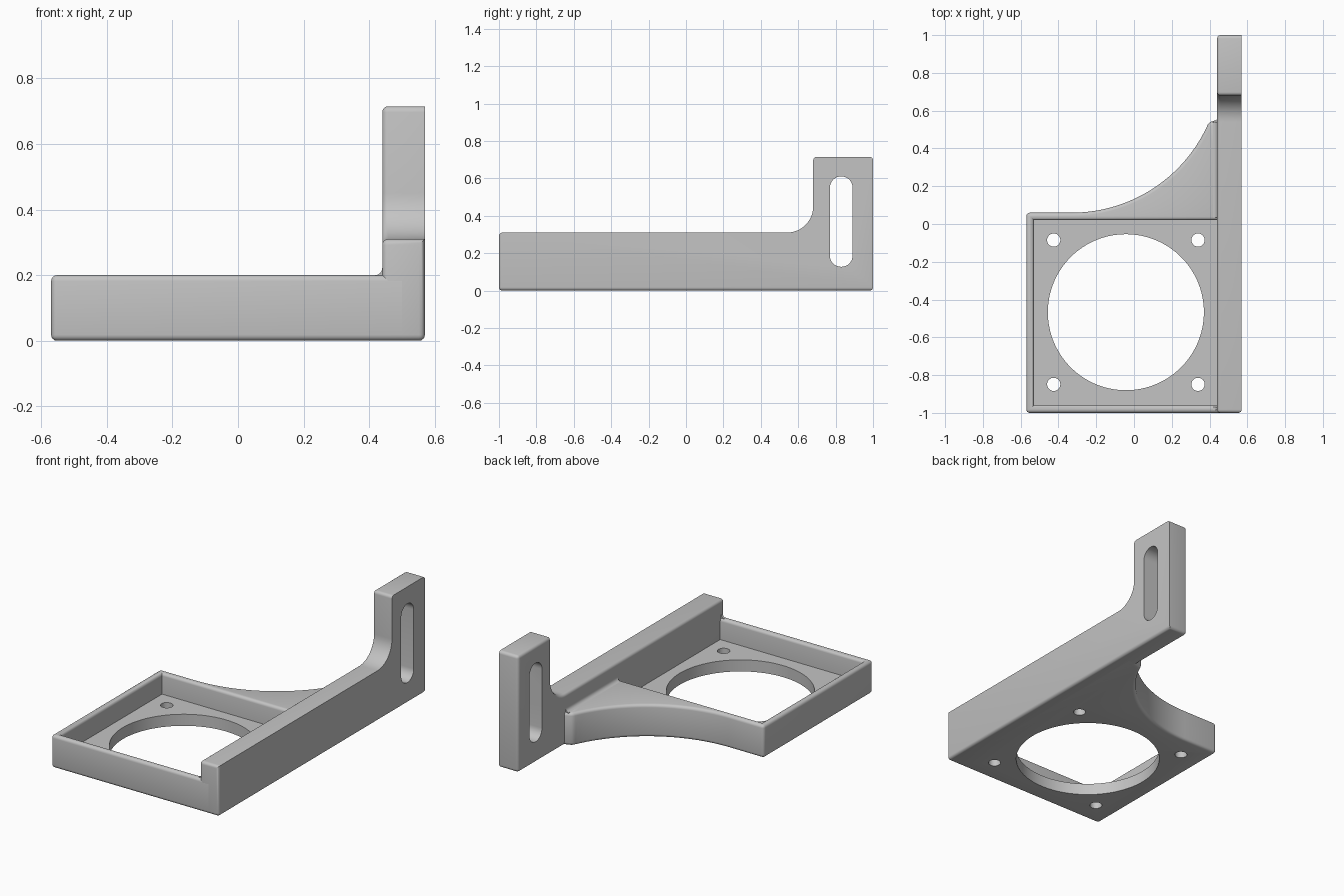
import bpy, bmesh, math
from mathutils import Matrix, Vector

if "Cube" in bpy.data.objects:
    bpy.data.objects.remove(bpy.data.objects["Cube"], do_unlink=True)

grey = bpy.data.materials.new("plain grey")
grey.use_nodes = True
COLOUR = (0.55, 0.55, 0.55, 1)
grey.diffuse_color = COLOUR
grey.node_tree.nodes["Principled BSDF"].inputs["Base Color"].default_value = COLOUR

ROUND = 0.018          # edge rounding
ARM_IN, ARM_OUT = 0.44, 0.57
WALL_TOP = 0.2


def arc(cx, cy, r, start, end, steps):
    angles = [math.radians(start + (end - start) * i / steps) for i in range(steps + 1)]
    return [(cx + r * math.cos(a), cy + r * math.sin(a)) for a in angles]


def prism(name, outline, low, high, axis="z"):
    """Extrude a flat outline along z (points are x, y), x (y, z) or y (x, z)."""
    place = {"z": lambda p: (p[0], p[1], low),
             "x": lambda p: (low, p[0], p[1]),
             "y": lambda p: (p[0], low, p[1])}[axis]
    shift = {"z": (0, 0, 1), "x": (1, 0, 0), "y": (0, 1, 0)}[axis]
    bm = bmesh.new()
    face = bm.faces.new([bm.verts.new(place(p)) for p in outline])
    new = bmesh.ops.extrude_face_region(bm, geom=[face])["geom"]
    bmesh.ops.translate(bm, vec=Vector(shift) * (high - low),
                        verts=[g for g in new if isinstance(g, bmesh.types.BMVert)])
    bmesh.ops.recalc_face_normals(bm, faces=bm.faces)
    mesh = bpy.data.meshes.new(name)
    bm.to_mesh(mesh)
    bm.free()
    obj = bpy.data.objects.new(name, mesh)
    bpy.context.collection.objects.link(obj)
    mesh.materials.append(grey)
    return obj


def activate(obj):
    bpy.ops.object.select_all(action="DESELECT")
    obj.select_set(True)
    bpy.context.view_layer.objects.active = obj


def cut(obj, cutter):
    mod = obj.modifiers.new("cut", "BOOLEAN")
    mod.operation, mod.solver, mod.object = "DIFFERENCE", "EXACT", cutter
    activate(obj)
    bpy.ops.object.modifier_apply(modifier=mod.name)
    bpy.data.objects.remove(cutter, do_unlink=True)


def round_edges(obj, rule):
    """Round the sharp edges whose midpoint and direction satisfy the rule."""
    bm = bmesh.new()
    bm.from_mesh(obj.data)
    picked = []
    for e in bm.edges:
        a, b = (v.co for v in e.verts)
        if len(e.link_faces) == 2 and e.calc_face_angle(0) > 0.6:
            if rule((a + b) / 2, (b - a).normalized()):
                picked.append(e)
    bmesh.ops.bevel(bm, geom=picked, offset=ROUND, segments=4, profile=0.5,
                    affect="EDGES", clamp_overlap=True)
    bm.to_mesh(obj.data)
    bm.free()


def finish(obj):
    activate(obj)
    bpy.ops.object.shade_smooth_by_angle(angle=math.radians(32))


def rectangle(x0, x1, y0, y1):
    return [(x0, y0), (x1, y0), (x1, y1), (x0, y1)]


# Tray with the curved gusset running out to the arm
gusset = arc(-0.33, 0.85, 0.79, -23.4, -90, 28)
tray = prism("tray", [(-0.57, -1), (0.5, -1), (0.5, 0.575)] + gusset + [(-0.57, 0.06)],
             0, WALL_TOP)
cut(tray, prism("recess_cutter", rectangle(-0.53, 0.6, -0.96, 0.02), 0.071, 0.4))


def tray_rule(mid, along):
    if mid.x > 0.49:
        return False
    if abs(along.z) > 0.9:
        return mid.x < -0.56 or mid.y > 0.5
    return mid.z > WALL_TOP - 0.001 or mid.z < 0.001


round_edges(tray, tray_rule)

# Large opening and four screw holes
CX, CY, PITCH = -0.043, -0.467, 0.382
cut(tray, prism("opening_cutter", arc(CX, CY, 0.413, 0, 357, 119)[:120], -0.1, 0.3))
for sx in (-1, 1):
    for sy in (-1, 1):
        hole = arc(CX + sx * PITCH, CY + sy * PITCH, 0.035, 0, 348.75, 31)
        cut(tray, prism("screw_cutter", hole, -0.1, 0.3))
finish(tray)

# Side arm with the raised mounting tab
bend = arc(0.54, 0.45, 0.14, -90, 0, 12)
arm = prism("mounting_arm", [(-1, 0), (1, 0), (1, 0.715), (0.68, 0.715)] + bend[::-1] +
            [(-1, 0.31)], ARM_IN, ARM_OUT, "x")


def arm_rule(mid, along):
    outer_rim = mid.x > ARM_OUT - 0.001
    return not outer_rim or mid.z < 0.001 or mid.y < -0.999


round_edges(arm, arm_rule)

# Upright slot in the tab
slot = arc(0.83, 0.55, 0.061, 0, 180, 16) + arc(0.83, 0.188, 0.061, 180, 360, 16)
cut(arm, prism("slot_cutter", slot, 0.3, 0.7, "x"))
finish(arm)

# Small concave fillets where the tray walls meet the arm
R = 0.022
corner = arc(ARM_IN - R, WALL_TOP + R, R, -90, 0, 6)
section = corner + [(ARM_IN + 0.02, WALL_TOP + R), (ARM_IN + 0.02, WALL_TOP - 0.005),
                    (ARM_IN - R, WALL_TOP - 0.005)]
for name, y0, y1 in (("front_fillet", -0.985, -0.97), ("rear_fillet", 0.035, 0.54)):
    finish(prism(name, section, y0, y1, "y"))
